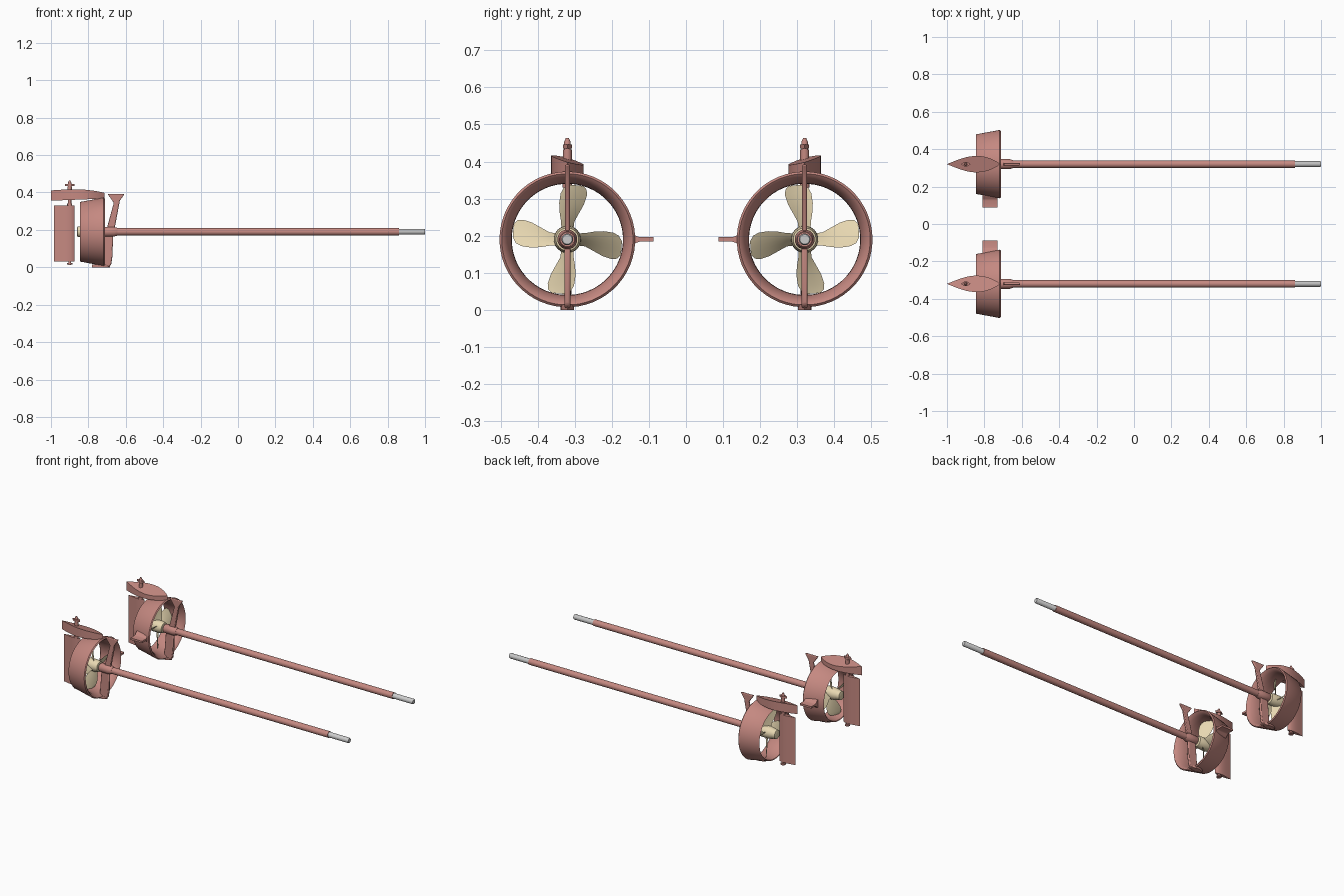
import bpy, bmesh, math
from mathutils import Vector

if "Cube" in bpy.data.objects:
    bpy.data.objects.remove(bpy.data.objects["Cube"])

CY, CZ = 0.32, 0.19          # shaft line of the +y unit


def material(name, rgb):
    m = bpy.data.materials.new(name)
    m.diffuse_color = (*rgb, 1)
    m.use_nodes = True
    m.node_tree.nodes["Principled BSDF"].inputs["Base Color"].default_value = m.diffuse_color
    return m


RED = material("antifouling_red", (0.56, 0.25, 0.22))
BRONZE = material("bronze", (0.80, 0.68, 0.44))


def finish(name, bm, mat, angle=35):
    """Turn a bmesh into an object mirrored to the other side of the boat."""
    bmesh.ops.recalc_face_normals(bm, faces=bm.faces)
    me = bpy.data.meshes.new(name)
    for f in bm.faces:
        f.smooth = True
    bm.to_mesh(me)
    bm.free()
    me.set_sharp_from_angle(angle=math.radians(angle))
    if mat:
        me.materials.append(mat)
    ob = bpy.data.objects.new(name, me)
    bpy.context.collection.objects.link(ob)
    mod = ob.modifiers.new("other_side", 'MIRROR')
    mod.use_axis = (False, True, False)
    mod.use_mirror_merge = False
    return ob


def loft(bm, rings, cap=True, wrap=False):
    """Skin a list of closed rings of points."""
    vs = [[bm.verts.new(p) for p in r] for r in rings]
    pairs = list(zip(vs, vs[1:])) + ([(vs[-1], vs[0])] if wrap else [])
    for a, b in pairs:
        n = len(a)
        for i in range(n):
            j = (i + 1) % n
            bm.faces.new((a[i], a[j], b[j], b[i]))
    if cap and not wrap:
        bm.faces.new(vs[0])
        bm.faces.new(vs[-1])


def lathe_x(name, profile, mat, seg=16, wrap=False):
    """Revolve (x, radius) points about the shaft line."""
    bm = bmesh.new()
    ang = [2 * math.pi * (i + 0.5) / seg for i in range(seg)]
    loft(bm, [[(x, CY + r * math.cos(a), CZ + r * math.sin(a)) for a in ang]
              for x, r in profile], wrap=wrap)
    return finish(name, bm, mat)


def lathe_z(name, profile, mat, x, seg=12):
    """Revolve (z, radius) points about the rudder stock."""
    bm = bmesh.new()
    ang = [2 * math.pi * i / seg for i in range(seg)]
    loft(bm, [[(x + r * math.cos(a), CY + r * math.sin(a), z) for a in ang]
              for z, r in profile])
    return finish(name, bm, mat)


def plate_xz(name, outline, t, mat, bevel=0.3):
    """Upright plate in the x-z plane, thickness t, at the shaft line."""
    bm = bmesh.new()
    loft(bm, [[(x, CY + s * t / 2, z) for x, z in outline] for s in (-1, 1)])
    ob = finish(name, bm, mat)
    b = ob.modifiers.new("soft_edges", 'BEVEL')
    b.width, b.segments = t * bevel, 2
    return ob


def foil(x0, x1, half, n=8, nose=0.5):
    """Closed lens outline (x, y offset) from trailing x0 to leading x1."""
    s = [i / n for i in range(n + 1)]
    h = [half * (math.sin(math.pi * u ** nose)) for u in s]
    up = [(x1 + (x0 - x1) * u, k) for u, k in zip(s, h)]
    return up + [(x, -k) for x, k in up[-2:0:-1]]


# shaft, shaft tube and strut barrel
lathe_x("propeller_shaft", [(-0.76, .016), (0.995, .016), (1.0, .013)], None, 16)
lathe_x("shaft_tube", [(-0.68, .020), (0.86, .020)], RED, 12)
lathe_x("strut_barrel", [(-0.73, .024), (-0.725, .027), (-0.665, .027),
                         (-0.645, .021)], RED, 16)

# nozzle ring
lathe_x("nozzle", [(-0.718, .183), (-0.842, .160), (-0.845, .157), (-0.842, .154),
                   (-0.80, .150), (-0.765, .151), (-0.735, .159), (-0.717, .170),
                   (-0.712, .177)], RED, 56, wrap=True)

# side fin with flared root
bm = bmesh.new()
loft(bm, [[(x, y, CZ + s * h) for x, s in
           ((-.81, -1), (-.73, -1), (-.73, 1), (-.81, 1))]
          for y, h in ((.088, .006), (.125, .006), (.136, .010), (.146, .022), (.158, .026))])
finish("nozzle_side_fin", bm, RED)

# struts above and below the barrel
plate_xz("upper_strut", [(-.697, .392), (-.607, .392), (-.632, .355), (-.66, .205),
                         (-.702, .205), (-.664, .345)], .014, RED)
plate_xz("lower_strut", [(-.722, .175), (-.668, .175), (-.671, .06), (-.678, .015),
                         (-.69, .004), (-.735, .008)], .016, RED)
bm = bmesh.new()
loft(bm, [[(x, CY + y, z) for x, y in foil(-.78, -.685, .018, nose=1)]
          for z in (0.0, .014)])
finish("strut_foot", bm, RED)

# propeller hub
lathe_x("propeller_hub", [(-0.862, .016), (-0.858, .027), (-0.835, .030), (-0.83, .033),
                          (-0.80, .037), (-0.76, .036), (-0.737, .031), (-0.735, .024)],
        BRONZE, 20)

# four skewed, twisted blades: (radius, trailing skew, leading edge, pitch slope, thickness)
STATIONS = [(.028, .016, -.016, 1.3, .008), (.05, .019, -.017, 1.1, .007),
            (.075, .032, -.021, .9, .006), (.10, .045, -.022, .75, .005),
            (.125, .053, -.018, .65, .004), (.139, .052, -.010, .6, .003),
            (.147, .043, .005, .55, .002)]
bm = bmesh.new()
for k in range(4):
    a = math.radians(90 + 90 * k)
    radial = Vector((0, math.cos(a), math.sin(a)))
    side = Vector((0, -math.sin(a), math.cos(a)))
    rings = []
    for r, w1, w0, slope, t in STATIONS:
        ring = []
        for w, off in foil(w1, w0, t / 2, n=6, nose=0.8):
            # bend each section round the shaft so the radius stays true
            rad = math.sqrt(max(r * r - w * w * 0.5, 0))
            ring.append(Vector((-0.785 - slope * w + off, CY, CZ)) + radial * rad + side * w)
        rings.append(ring)
    loft(bm, rings)
finish("propeller_blades", bm, BRONZE)

# headbox above the rudder, top sloping to suit the hull
bm = bmesh.new()
plan = foil(-1.0, -.715, .044, n=14, nose=0.85)
loft(bm, [[(x, CY + y, .356 + (x + 1) * .04) for x, y in plan],
          [(x, CY + y, .411 + y * .28 - (x + 1) * .045) for x, y in plan]])
finish("rudder_headbox", bm, RED)

# rudder blade
bm = bmesh.new()
loft(bm, [[(x, CY + y, z) for x, y in foil(-.985, -.873, .011, n=10, nose=0.65)]
          for z in (.032, .33)])
finish("rudder_blade", bm, RED)

# rudder stock with its collars, bottom pintle and tiller nut
SX = -0.90
lathe_z("rudder_stock", [(.012, .007), (.345, .009), (.452, .009), (.464, .004)], RED, SX)
for name, z0, z1, r in (("pintle_washer", .014, .022, .015), ("rudder_top_collar", .33, .342, .013),
                        ("stock_gland", .40, .432, .012)):
    lathe_z(name, [(z0, r), (z1, r)], RED, SX)
bm = bmesh.new()
loft(bm, [[(SX + x, CY + y, z) for x, y in
           ((-.026, 0), (-.008, -.012), (.008, -.012), (.026, 0), (.008, .012), (-.008, .012))]
          for z in (.435, .446)])
finish("tiller_nut", bm, RED)
